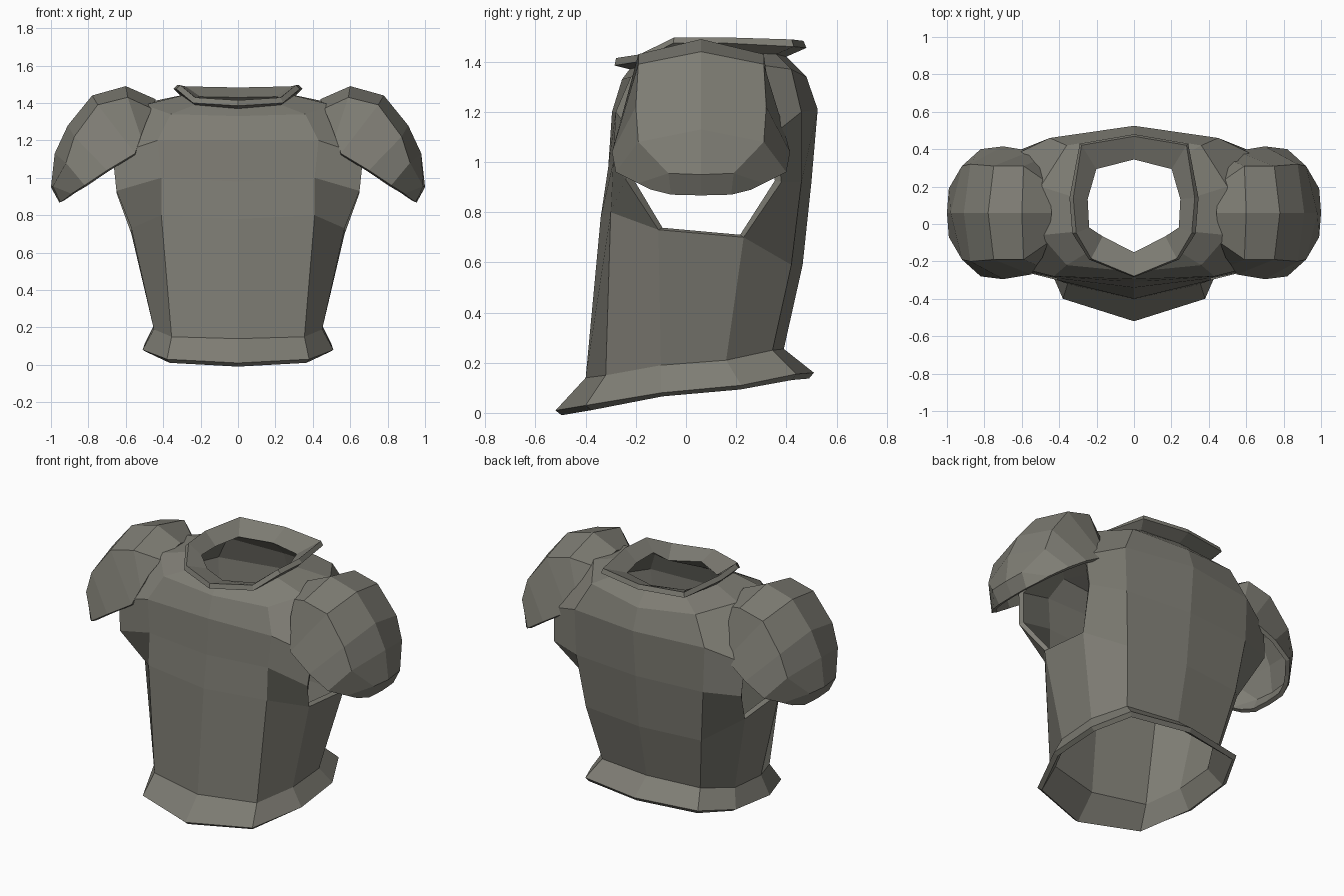
import bpy

cube = bpy.data.objects.get("Cube")
if cube:
    bpy.data.objects.remove(cube, do_unlink=True)

# Single dull metal colour
STEEL = (0.21, 0.205, 0.175, 1)
steel = bpy.data.materials.new("dull_steel")
steel.use_nodes = True
steel.diffuse_color = STEEL
steel.node_tree.nodes["Principled BSDF"].inputs["Base Color"].default_value = STEEL


def loft(name, rows, is_open=lambda row, col: False):
    """Skin equal rows of points with quads, leaving out the open ones."""
    width = len(rows[0])
    verts = [point for row in rows for point in row]
    faces = []
    for r in range(len(rows) - 1):
        for c in range(width - 1):
            if not is_open(r, c):
                a = r * width + c
                faces.append((a, a + 1, a + width + 1, a + width))
    mesh = bpy.data.meshes.new(name)
    mesh.from_pydata(verts, [], faces)
    mesh.materials.append(steel)
    obj = bpy.data.objects.new(name, mesh)
    bpy.context.collection.objects.link(obj)
    return obj


def thicken(obj, thickness):
    mod = obj.modifiers.new("plate_thickness", "SOLIDIFY")
    mod.thickness = thickness
    mod.offset = -1
    mod.use_even_offset = True


# Half rings of the breastplate, each running front centre -> side -> back centre
hem = [(0, -.52, .01), (.38, -.40, .03), (.51, -.10, .08),
       (.50, .22, .11), (.39, .44, .155), (0, .51, .16)]
waist = [(0, -.40, .14), (.355, -.32, .15), (.45, -.10, .19),
         (.45, .16, .21), (.34, .345, .25), (0, .39, .255)]
ribs = [(0, -.34, .78), (.41, -.30, .80), (.57, -.11, .73),
        (.57, .23, .70), (.40, .42, .59), (0, .465, .59)]
chest = [(0, -.31, .98), (.41, -.29, 1), (.65, -.24, .93),
         (.65, .38, .92), (.44, .46, .92), (0, .50, .92)]
bust = [(0, -.295, 1.2), (.43, -.28, 1.2), (.67, -.22, 1.12),
        (.66, .36, 1.12), (.45, .46, 1.2), (0, .525, 1.21)]
yoke = [(0, -.255, 1.33), (.36, -.22, 1.34), (.50, -.06, 1.39),
        (.50, .20, 1.4), (.36, .42, 1.37), (0, .48, 1.34)]
neck = [(0, -.225, 1.37), (.23, -.14, 1.39), (.30, -.04, 1.44),
        (.31, .14, 1.44), (.25, .36, 1.43), (0, .40, 1.42)]
collar = [(0, -.285, 1.385), (.24, -.19, 1.4), (.33, -.05, 1.475),
          (.345, .14, 1.475), (.29, .43, 1.46), (0, .48, 1.455)]
rings = [hem, waist, ribs, chest, bust, yoke, neck, collar]

# Breastplate with flared hem, collar and open armholes between ribs and yoke
SIDE = 2
breastplate = loft("breastplate", rings,
                   lambda r, c: c == SIDE and rings.index(ribs) <= r < rings.index(yoke))
mirror = breastplate.modifiers.new("mirror", "MIRROR")
mirror.use_clip = True
thicken(breastplate, .03)

# Shoulder plate stations: ridge, shoulder and rim points as (x, z, half depth)
CENTRE_Y = .06
stations = [
    [(.44, 1.42, 0), (.46, 1.37, .16), (.49, 1.3, .24)],
    [(.60, 1.49, 0), (.59, 1.43, .25), (.52, 1.22, .28)],
    [(.78, 1.44, 0), (.75, 1.39, .25), (.55, 1.13, .33)],
    [(.91, 1.28, 0), (.875, 1.22, .26), (.70, 1.04, .355)],
    [(.98, 1.13, 0), (.92, 1.08, .25), (.82, .96, .34)],
    [(1, .95, 0), (.99, .955, .13), (.89, .915, .25)],
    [(.955, .867, 0), (.95, .87, .12), (.92, .89, .2)],
]


def shoulder_plate(name, side):
    rows = []
    for ridge, shoulder, rim in stations:
        back = [(side * x, CENTRE_Y + d, z) for x, z, d in (rim, shoulder, ridge)]
        front = [(side * x, CENTRE_Y - d, z) for x, z, d in (shoulder, rim)]
        rows.append((back + front)[::side])
    thicken(loft(name, rows), .025)


shoulder_plate("left_shoulder_plate", 1)
shoulder_plate("right_shoulder_plate", -1)
